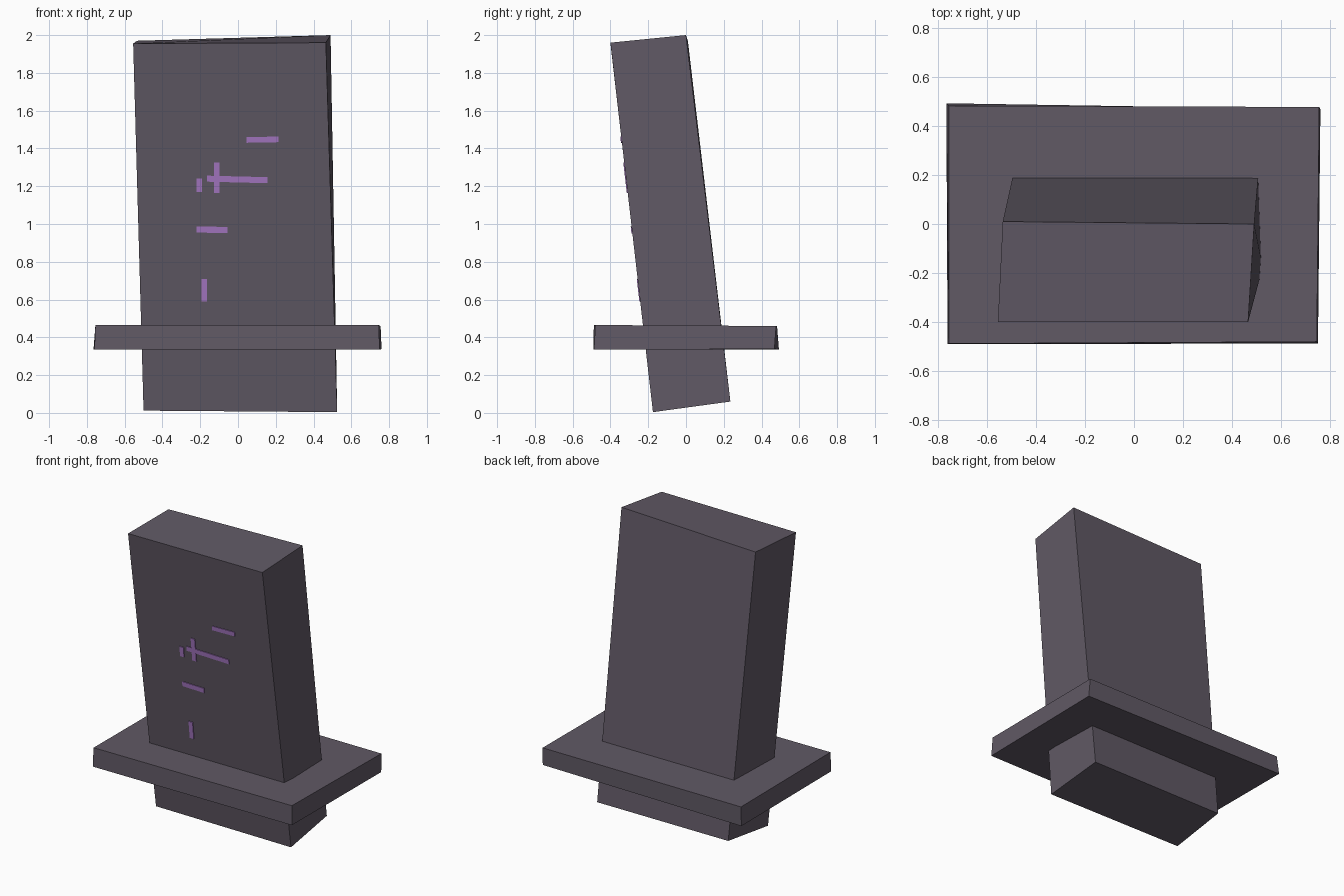
import bpy
import bmesh
from mathutils import Vector

cube = bpy.data.objects.get("Cube")
if cube:
    bpy.data.objects.remove(cube, do_unlink=True)


def make_material(name, colour):
    mat = bpy.data.materials.new(name)
    mat.use_nodes = True
    rgba = (*colour, 1.0)
    mat.diffuse_color = rgba
    shader = next(n for n in mat.node_tree.nodes if n.type == "BSDF_PRINCIPLED")
    shader.inputs["Base Color"].default_value = rgba
    shader.inputs["Roughness"].default_value = 0.9
    return mat


stone = make_material("dusky purple stone", (0.118, 0.1, 0.13))
rune = make_material("glowing violet", (0.39, 0.19, 0.56))


def make_block(name, bottom, top, material):
    """Flat-sided block; each ring runs front left, front right, back right, back left in x."""
    bm = bmesh.new()
    low = [bm.verts.new(p) for p in bottom]
    high = [bm.verts.new(p) for p in top]
    bm.faces.new(reversed(low))
    bm.faces.new(high)
    for i in range(len(low)):
        j = (i + 1) % len(low)
        bm.faces.new((low[i], low[j], high[j], high[i]))
    bmesh.ops.recalc_face_normals(bm, faces=bm.faces)
    mesh = bpy.data.meshes.new(name)
    bm.to_mesh(mesh)
    bm.free()
    mesh.materials.append(material)
    obj = bpy.data.objects.new(name, mesh)
    bpy.context.collection.objects.link(obj)
    return obj


# Leaning slab, slightly crooked, running down through the plinth
slab_bottom = [(-0.5, -0.175, 0.012), (0.525, -0.175, 0.004),
               (0.51, 0.235, 0.06), (-0.485, 0.235, 0.06)]
slab_top = [(-0.555, -0.4, 1.955), (0.465, -0.4, 1.96),
            (0.49, 0.0, 2.0), (-0.535, 0.01, 1.97)]
make_block("leaning_slab", slab_bottom, slab_top, stone)

# Flat plinth around the slab's foot
plinth_bottom = [(-0.76, -0.49, 0.335), (0.75, -0.487, 0.335),
                 (0.76, 0.468, 0.338), (-0.765, 0.492, 0.335)]
plinth_top = [(-0.755, -0.488, 0.465), (0.745, -0.48, 0.465),
              (0.755, 0.477, 0.46), (-0.755, 0.482, 0.46)]
make_block("plinth", plinth_bottom, plinth_top, stone)

# Thin marks lying on the slab's front face
foot, head = Vector(slab_bottom[0]), Vector(slab_top[0])


def on_front(x, z, lift):
    t = (z - foot.z) / (head.z - foot.z)
    return (x, foot.lerp(head, t).y - lift, z)


def make_mark(name, left, right, low, high, slope=0.0):
    ring = [(left, low), (right, low - slope), (right, high - slope), (left, high)]
    back = [on_front(x, z, -0.003) for x, z in ring]
    front = [on_front(x, z, 0.005) for x, z in ring]
    make_block(name, back, front, rune)


make_mark("upper_dash", 0.045, 0.215, 1.43, 1.46, -0.003)
make_mark("cross_upright", -0.128, -0.097, 1.165, 1.325)
make_mark("cross_bar", -0.165, 0.155, 1.224, 1.256, 0.008)
make_mark("short_tick", -0.22, -0.19, 1.17, 1.24)
make_mark("middle_dash", -0.22, -0.055, 0.955, 0.988, 0.004)
make_mark("lower_tick", -0.194, -0.163, 0.59, 0.71)
